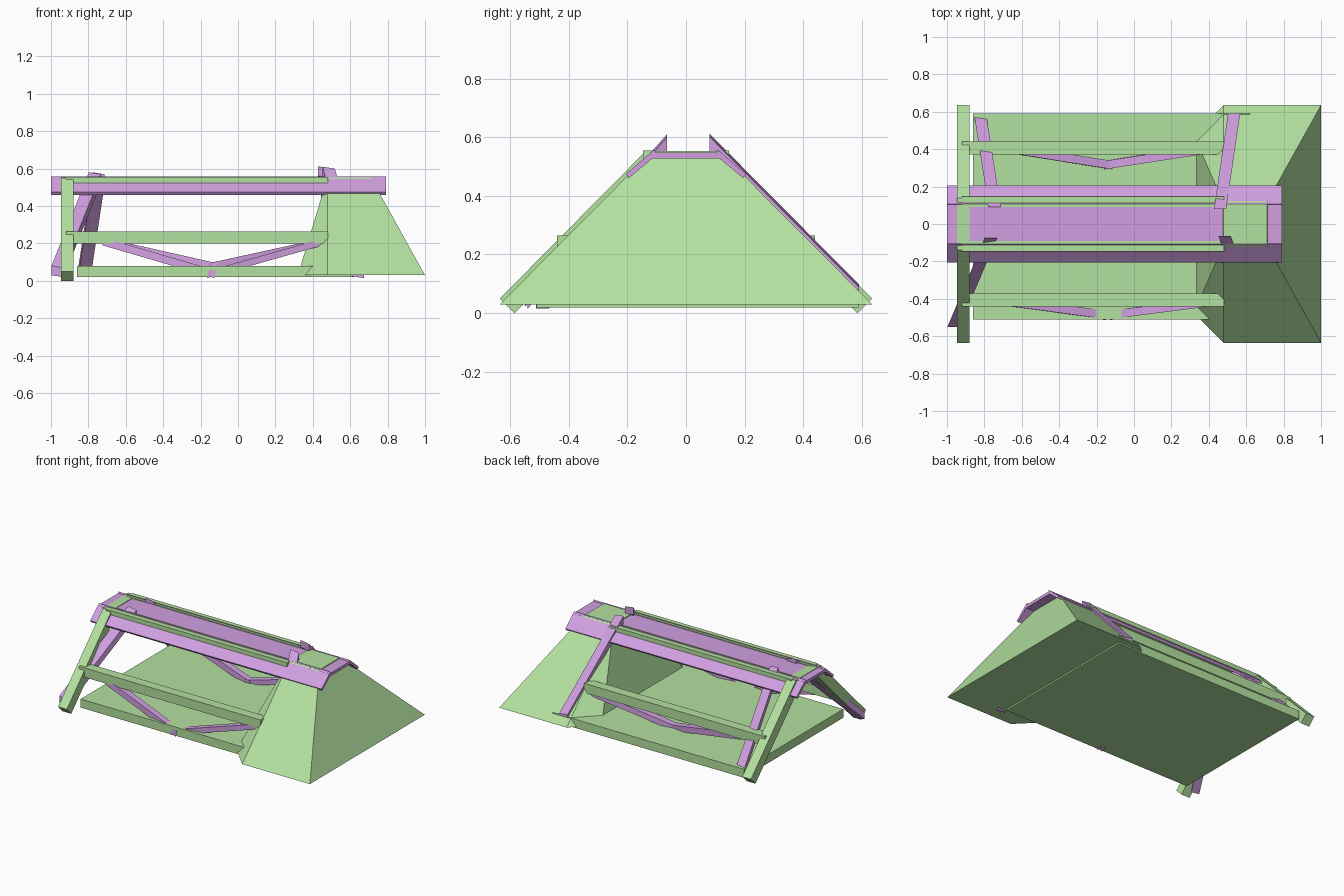
import bpy
from mathutils import Vector

if "Cube" in bpy.data.objects:
    bpy.data.objects.remove(bpy.data.objects["Cube"])


def material(name, rgb):
    m = bpy.data.materials.new(name)
    m.diffuse_color = (*rgb, 1)
    m.use_nodes = True
    m.node_tree.nodes["Principled BSDF"].inputs["Base Color"].default_value = m.diffuse_color
    return m


GREEN = material("green", (0.45, 0.75, 0.35))
PURPLE = material("purple", (0.64, 0.35, 0.75))


def loft(name, ring_a, ring_b, mat):
    """Solid between two matching rings of points."""
    n = len(ring_a)
    faces = [tuple(range(n))[::-1], tuple(range(n, 2 * n))]
    faces += [(i, (i + 1) % n, n + (i + 1) % n, n + i) for i in range(n)]
    me = bpy.data.meshes.new(name)
    me.from_pydata([tuple(v) for v in list(ring_a) + list(ring_b)], [], faces)
    import bmesh
    bm = bmesh.new()
    bm.from_mesh(me)
    bmesh.ops.remove_doubles(bm, verts=bm.verts, dist=1e-5)
    bmesh.ops.recalc_face_normals(bm, faces=bm.faces)
    bm.to_mesh(me)
    bm.free()
    me.materials.append(mat)
    ob = bpy.data.objects.new(name, me)
    bpy.context.collection.objects.link(ob)
    return ob


def extrude_x(name, profile, x0, x1, mat):
    return loft(name, [(x0, y, z) for y, z in profile],
                [(x1, y, z) for y, z in profile], mat)


def box(name, x, y, z, mat):
    return extrude_x(name, [(y[0], z[0]), (y[1], z[0]), (y[1], z[1]), (y[0], z[1])],
                     x[0], x[1], mat)


def beam(name, p, q, a, b, mat):
    """Bar from p to q with a parallelogram section spanned by a and b."""
    a, b = Vector(a) / 2, Vector(b) / 2
    return loft(name, *[[Vector(c) + s for s in (-a - b, a - b, a + b, b - a)]
                        for c in (p, q)], mat)


# Floor slab
box("floor", (-0.86, 0.62), (-0.51, 0.59), (0.02, 0.08), GREEN)

# Hipped end block with chamfered inner corners
loft("end_block",
     [(1, -.635, .03), (1, .635, .03), (.478, .635, .03),
      (.32, .475, .03), (.32, -.475, .03), (.478, -.635, .03)],
     [(.71, -.115, .553), (.71, .115, .553), (.478, .115, .553),
      (.4779, .1149, .553), (.4779, -.1149, .553), (.478, -.115, .553)], GREEN)

# Ridge plate
box("ridge_plate", (-1.0, .79), (-.12, .12), (.527, .548), PURPLE)

# End frame crossbar
box("frame_crossbar", (-.947, -.88), (-.14, .14), (.52, .552), GREEN)

for s, side in ((-1, "front"), (1, "back")):
    # Sloping ridge boards
    extrude_x(side + "_ridge_board",
              [(s * .108, .558), (s * .205, .474), (s * .195, .46), (s * .10, .54)],
              -1.0, .79, PURPLE)
    # Sloping end frame posts
    extrude_x(side + "_frame_post",
              [(s * .635, .05), (s * .585, 0), (s * .09, .5), (s * .14, .55)],
              -.947, -.88, GREEN)
    # Long rails
    box(side + "_top_rail", (-.92, .482), sorted((s * .09, s * .147)),
        (.52, .554), GREEN)
    box(side + "_middle_rail", (-.88, .482), sorted((s * .372, s * .44)),
        (.2, .265), GREEN)
    box(side + "_rail_tongue", (-.92, -.87), sorted((s * .42, s * .44)),
        (.22, .265), GREEN)
    # V braces under the middle rails
    foot_y, foot_z = (-.49, .035) if s < 0 else (.315, .075)
    for top_x, end_x, hand in ((-.72, -.12, "left"), (.46, -.16, "right")):
        beam(f"{side}_{hand}_brace", (top_x, s * .41, .21), (end_x, foot_y, foot_z),
             (0, .045, 0), (.01, 0, .04), PURPLE)

# Leaning legs, with vertical top cuts
for name, foot, head in (
        ("front_left_leg", (-.965, -.55, .05), (-.765, -.075, .55)),
        ("back_left_leg", (-.82, .57, .05), (-.745, .09, .55)),
        ("front_right_leg", (.64, -.54, .045), (.485, -.065, .58)),
        ("back_right_leg", (.535, .59, .068), (.46, .08, .582))):
    beam(name, foot, head, (.065, 0, -.01), (0, 0, .05), PURPLE)
